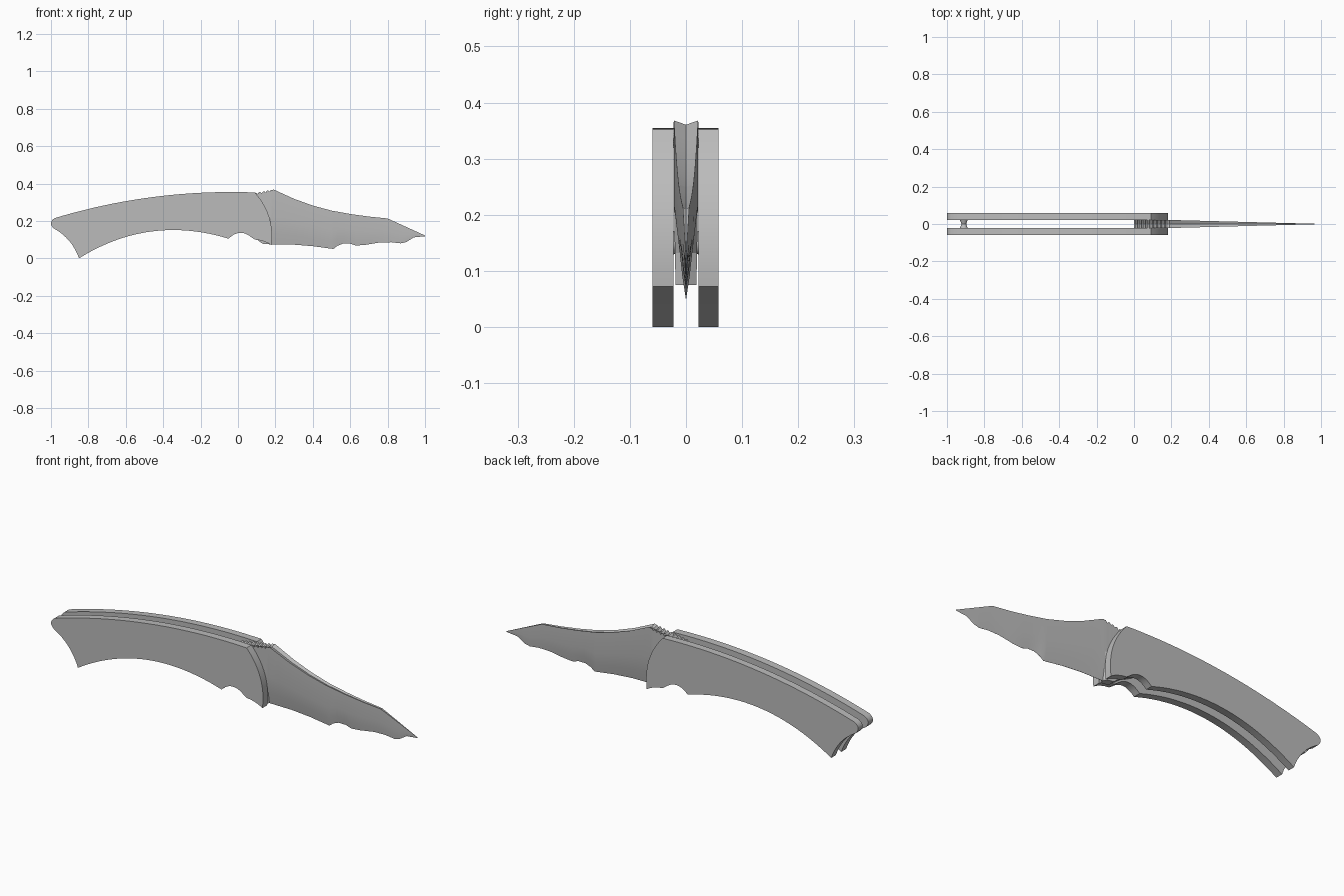
import bpy, bmesh, math
from mathutils import Vector, Matrix

if "Cube" in bpy.data.objects:
    bpy.data.objects.remove(bpy.data.objects["Cube"])

GREY = (0.5, 0.5, 0.5, 1)
steel = bpy.data.materials.new("plain grey")
steel.use_nodes = True
steel.diffuse_color = GREY
steel.node_tree.nodes["Principled BSDF"].inputs["Base Color"].default_value = GREY


def finish(bm, name):
    bmesh.ops.recalc_face_normals(bm, faces=bm.faces[:])
    mesh = bpy.data.meshes.new(name)
    bm.to_mesh(mesh)
    bm.free()
    mesh.materials.append(steel)
    obj = bpy.data.objects.new(name, mesh)
    bpy.context.collection.objects.link(obj)
    return obj


def smooth(obj, degrees):
    bpy.ops.object.select_all(action="DESELECT")
    obj.select_set(True)
    bpy.context.view_layer.objects.active = obj
    bpy.ops.object.shade_smooth_by_angle(angle=math.radians(degrees))


def arc(start, end, bulge, steps):
    """Parabolic arc bulging to the left of its direction; leaves out the end."""
    a, b = Vector(start), Vector(end)
    d = (b - a).normalized()
    side = Vector((-d.y, d.x))
    return [a.lerp(b, i / steps) + side * bulge * 4 * (i / steps) * (1 - i / steps)
            for i in range(steps)]


# Handle outline, clockwise in x and z
corners = [
    ((-0.98, 0.215), (0.09, 0.352), 0.045, 24),      # back
    ((0.09, 0.352), (0.178, 0.072), 0.034, 12),      # blade end
    ((0.178, 0.072), (0.09, 0.10), -0.006, 4),       # guard
    ((0.09, 0.10), (0.075, 0.11), 0, 1),
    ((0.075, 0.11), (-0.05, 0.105), -0.029, 10),     # finger notch
    ((-0.05, 0.105), (-0.85, 0.0), -0.092, 24),      # grip
    ((-0.85, 0.0), (-0.985, 0.16), -0.02, 8),        # hooked tail
    ((-0.985, 0.16), (-0.98, 0.215), 0.018, 6),      # rounded butt
]
outline = [p for c in corners for p in arc(*c)]


def handle_scale(name, inner, outer):
    bm = bmesh.new()
    face = bm.faces.new([bm.verts.new((p.x, inner, p.y)) for p in outline])
    ext = bmesh.ops.extrude_face_region(bm, geom=[face])
    bmesh.ops.translate(bm, vec=(0, outer - inner, 0),
                        verts=[v for v in ext["geom"] if isinstance(v, bmesh.types.BMVert)])
    smooth(finish(bm, name), 25)


handle_scale("right_handle_scale", -0.022, -0.06)
handle_scale("left_handle_scale", 0.022, 0.058)


# Blade: spine and edge heights along x
spine = [(0, 0.335), (0.1, 0.352), (0.19, 0.368), (0.3, 0.318), (0.4, 0.282), (0.5, 0.255),
         (0.6, 0.237), (0.7, 0.223), (0.8, 0.213), (1, 0.122)]
edge = [(0, 0.16), (0.07, 0.125), (0.13, 0.078), (0.18, 0.074), (0.3, 0.073), (0.4, 0.065),
        (0.51, 0.05), (0.53, 0.066), (0.56, 0.078), (0.6, 0.078), (0.63, 0.068), (0.68, 0.072),
        (0.76, 0.085), (0.82, 0.086), (0.87, 0.08), (0.9, 0.087), (0.94, 0.112), (1, 0.118)]


def height(line, x):
    for (xa, za), (xb, zb) in zip(line, line[1:]):
        if x <= xb:
            return za + (zb - za) * (x - xa) / (xb - xa)
    return line[-1][1]


def blade_section(x, tooth):
    top, low = height(spine, x) - tooth, height(edge, x)
    half = 0.0215 * (1 - max(0, x - 0.18) / 0.82) + 0.0004
    tang = x < 0.17
    # Fraction of height, fraction of thickness
    rows = [(1, 1), (0.48, 0.96), (0.2, 0.9 if tang else 0.5), (0, 0.85 if tang else 0.02)]
    side = [(x, half * t, low + (top - low) * h) for h, t in rows]
    groove = (x, 0, top - 0.35 * half)
    return [groove] + side + [(x, -y, z) for x, y, z in reversed(side)]


# Thumb teeth along the covered part of the spine, then plain stations
stations = []
for i in range(9):
    stations += [(i * 0.021, 0.009), (i * 0.021 + 0.008, 0), (i * 0.021 + 0.016, 0.002)]
stations.append((0.19, 0))
plain = sorted({x for x, z in spine + edge if x > 0.19} | {0.24, 0.35, 0.45, 0.72})
stations += [(x, 0) for x in plain]

bm = bmesh.new()
rings = [[bm.verts.new(p) for p in blade_section(*s)] for s in stations]
for a, b in zip(rings, rings[1:]):
    for i in range(len(a)):
        j = (i + 1) % len(a)
        bm.faces.new((a[i], a[j], b[j], b[i]))
bm.faces.new(rings[0])
bm.faces.new(rings[-1])
smooth(finish(bm, "blade"), 12)

# Waisted spacer pin between the scales at the tail
bm = bmesh.new()
for sign in (-1, 1):
    place = Matrix.Translation((-0.91, sign * 0.0115, 0.15)) @ Matrix.Rotation(-sign * math.pi / 2, 4, "X")
    bmesh.ops.create_cone(bm, cap_ends=True, segments=16, radius1=0.013, radius2=0.021,
                          depth=0.023, matrix=place)
smooth(finish(bm, "tail_spacer"), 35)
